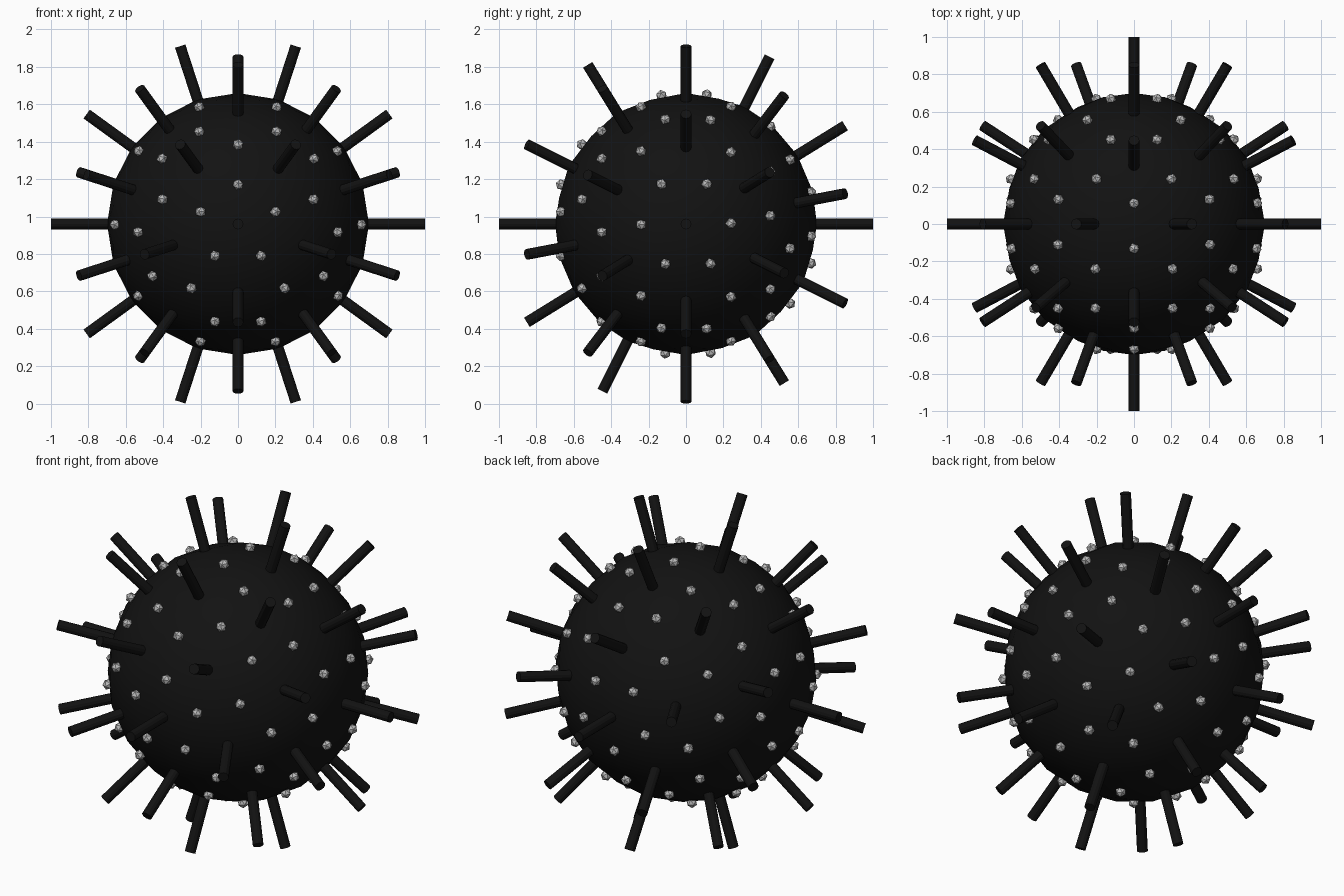
import bpy, bmesh
from mathutils import Vector, Matrix

if "Cube" in bpy.data.objects:
    bpy.data.objects.remove(bpy.data.objects["Cube"])

R, TIP, SPIKE_R, KNOB_R = 0.70, 1.0, 0.029, 0.03
CENTRE = Vector((0, 0, 0.96))
# icosphere poles lie along y
AXES = Matrix(((0, 1, 0), (0, 0, 1), (1, 0, 0))).to_4x4()


def material(name, colour):
    m = bpy.data.materials.new(name)
    m.diffuse_color = colour
    m.use_nodes = True
    m.node_tree.nodes["Principled BSDF"].inputs["Base Color"].default_value = m.diffuse_color
    return m


def finish(bm, name, mat):
    me = bpy.data.meshes.new(name)
    bm.to_mesh(me)
    bm.free()
    ob = bpy.data.objects.new(name, me)
    ob.location = CENTRE
    bpy.context.collection.objects.link(ob)
    me.materials.append(mat)
    return ob


black = material("black", (0.006, 0.006, 0.006, 1))
grey = material("grey", (0.5, 0.5, 0.5, 1))

# round body
bm = bmesh.new()
bmesh.ops.create_icosphere(bm, subdivisions=3, radius=R, matrix=AXES)
body = finish(bm, "body", black)
for p in body.data.polygons:
    p.use_smooth = True

# guide sphere: spikes at its corners, knobs at its face centres
guide = bmesh.new()
bmesh.ops.create_icosphere(guide, subdivisions=2, radius=1, matrix=AXES)
spike_dirs = [v.co.normalized() for v in guide.verts]
knob_dirs = [f.calc_center_median().normalized() for f in guide.faces]
guide.free()


def place(direction, distance):
    turn = direction.to_track_quat('Z', 'Y').to_matrix().to_4x4()
    return Matrix.Translation(direction * distance) @ turn


# spikes
bm = bmesh.new()
start = 0.6
for d in spike_dirs:
    bmesh.ops.create_cone(bm, cap_ends=True, segments=12, radius1=SPIKE_R, radius2=SPIKE_R,
                          depth=TIP - start, matrix=place(d, (TIP + start) / 2))
finish(bm, "spikes", black)

# small faceted knobs
bm = bmesh.new()
for d in knob_dirs:
    bmesh.ops.create_icosphere(bm, subdivisions=1, radius=KNOB_R, matrix=place(d, R))
finish(bm, "knobs", grey)
